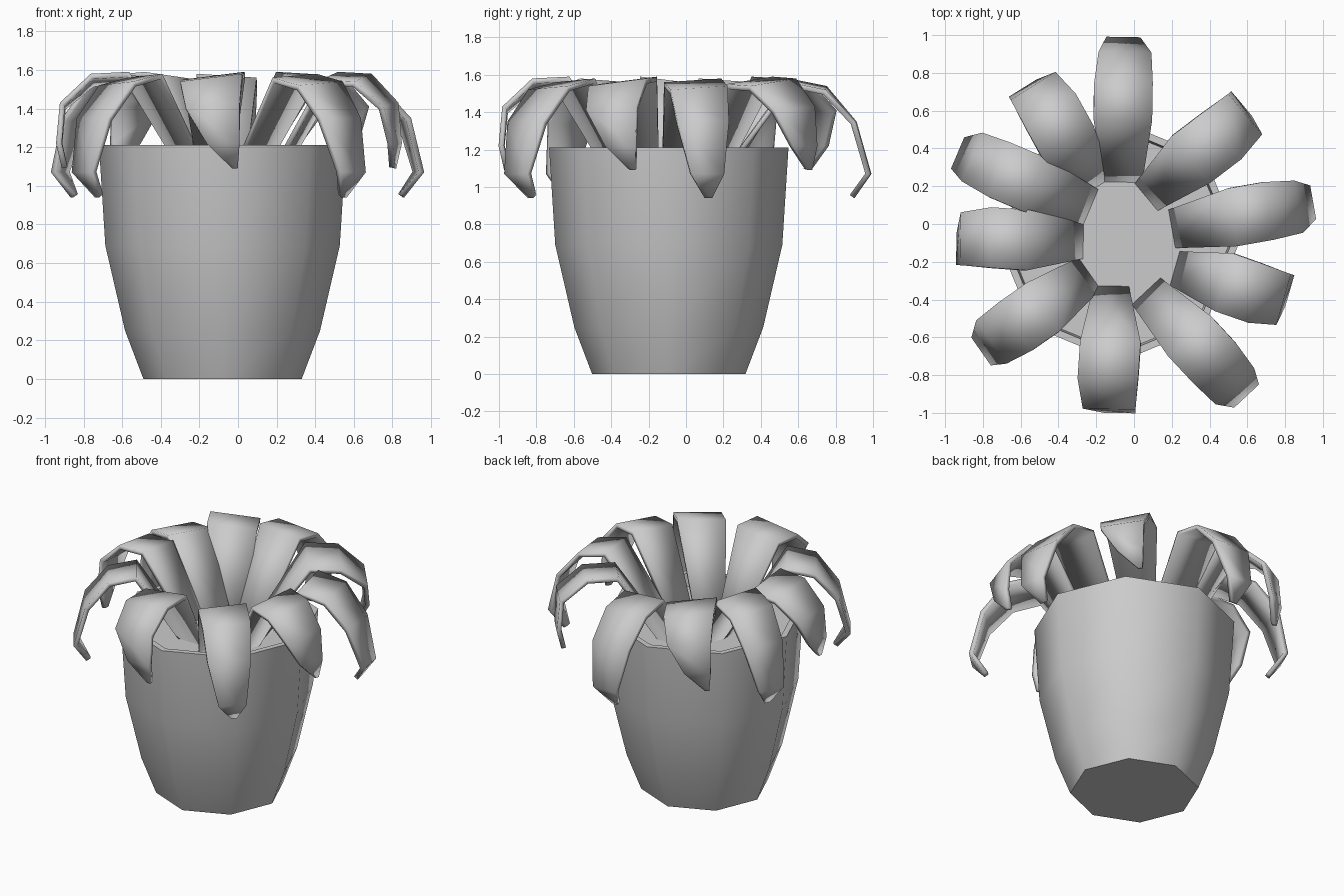
import bpy, bmesh, math
from mathutils import Vector

if "Cube" in bpy.data.objects:
    bpy.data.objects.remove(bpy.data.objects["Cube"])

CX, CY = -0.08, -0.092


def make_object(name, verts, faces, angle):
    mesh = bpy.data.meshes.new(name)
    mesh.from_pydata(verts, [], faces)
    bm = bmesh.new()
    bm.from_mesh(mesh)
    bmesh.ops.recalc_face_normals(bm, faces=bm.faces)
    bm.to_mesh(mesh)
    bm.free()
    obj = bpy.data.objects.new(name, mesh)
    bpy.context.collection.objects.link(obj)
    bpy.ops.object.select_all(action='DESELECT')
    obj.select_set(True)
    bpy.context.view_layer.objects.active = obj
    bpy.ops.object.shade_smooth_by_angle(angle=math.radians(angle))
    return obj


def lathe(name, profile, sides=8):
    # rings of an eight-sided solid, capped at both ends
    verts = [(CX + r * math.cos(math.tau * i / sides),
              CY + r * math.sin(math.tau * i / sides), z)
             for r, z in profile for i in range(sides)]
    faces = [tuple(range(sides)),
             tuple(range(len(verts) - sides, len(verts)))]
    for k in range(len(profile) - 1):
        for i in range(sides):
            j = (i + 1) % sides
            faces.append((k * sides + i, k * sides + j,
                          (k + 1) * sides + j, (k + 1) * sides + i))
    return make_object(name, verts, faces, 55)


# Pot with rim and recessed soil surface
lathe("pot", [(0.41, 0), (0.505, 0.25), (0.607, 0.69), (0.64, 1.21),
              (0.60, 1.21), (0.59, 1.12)])

# Leaf rows: distance out, height, clockwise edge, counterclockwise edge, tilt
LONG = [(0, 1.09, -0.10, 0.10, 0), (0.35, 1.57, -0.15, 0.16, 0.01),
        (0.55, 1.53, -0.15, 0.16, 0.01), (0.71, 1.35, -0.14, 0.14, 0),
        (0.79, 1.07, -0.08, 0.10, 0), (0.70, 0.94, 0.01, 0.05, 0)]
SHORT = [(0, 1.09, -0.09, 0.09, 0), (0.31, 1.57, -0.16, 0.16, 0.02),
         (0.51, 1.56, -0.17, 0.15, 0.02), (0.67, 1.42, -0.14, 0.14, 0.01),
         (0.69, 1.22, -0.03, 0.14, 0), (0.66, 1.09, 0.10, 0.13, 0)]


def leaf(name, rows, x, y, degrees, stretch=1.0):
    a = math.radians(degrees)
    out = Vector((math.cos(a), math.sin(a), 0))
    side = Vector((-math.sin(a), math.cos(a), 0))
    verts = []
    for d, z, lo, hi, tilt in rows:
        centre = Vector((x, y, z)) + out * d * stretch
        verts.append(centre + side * lo - Vector((0, 0, tilt)))
        verts.append(centre + side * hi + Vector((0, 0, tilt)))
    faces = [(2 * k, 2 * k + 2, 2 * k + 3, 2 * k + 1)
             for k in range(len(rows) - 1)]
    # thicken downwards into a solid strip
    obj = make_object(name, verts, faces, 45)
    mod = obj.modifiers.new("thickness", 'SOLIDIFY')
    mod.thickness = 0.03
    mod.offset = -1 if obj.data.polygons[1].normal.z > 0 else 1
    obj.modifiers.move(len(obj.modifiers) - 1, 0)


# Alternating long and short leaves around the pot
leaves = [(LONG, -0.06, 0.20, 89, 1.0), (SHORT, 0.05, 0.13, 40, 1.05),
          (LONG, 0.18, -0.03, 10, 0.99), (SHORT, 0.20, -0.23, -16, 0.92),
          (LONG, 0.05, -0.34, -47, 1.0), (SHORT, -0.12, -0.31, -91, 1.0),
          (LONG, -0.22, -0.25, 215, 0.92), (SHORT, -0.25, -0.09, 179, 1.0),
          (LONG, -0.21, 0.08, 157, 0.99), (SHORT, -0.19, 0.18, 122, 0.97)]
for n, (rows, x, y, deg, s) in enumerate(leaves):
    leaf(f"leaf_{n + 1}", rows, x, y, deg, s)
